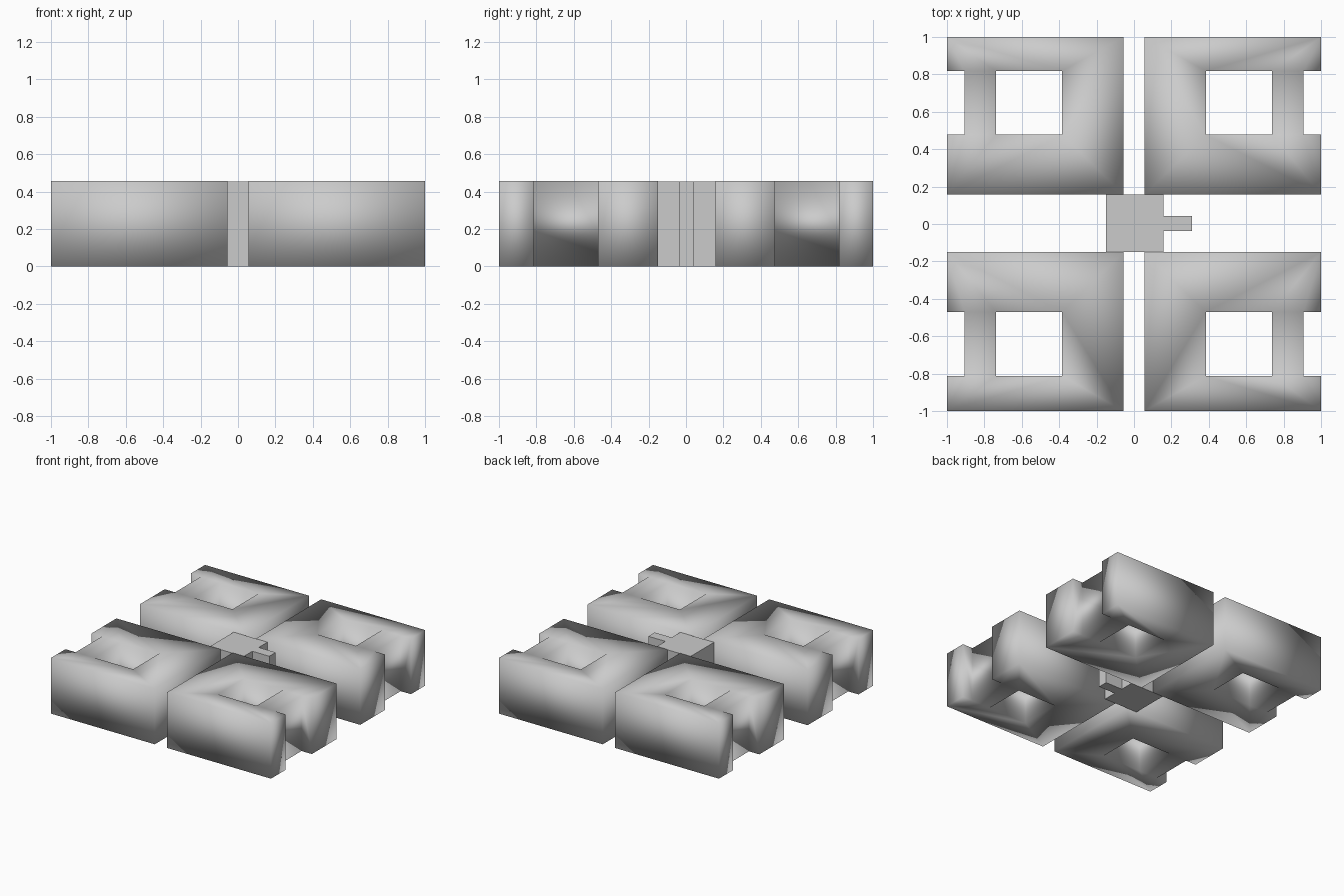
import bpy, bmesh

if "Cube" in bpy.data.objects:
    bpy.data.objects.remove(bpy.data.objects["Cube"])

H = 0.457


def prism(name, loops, height, smooth):
    """Fill closed outlines (outer first, then holes) and extrude them upward."""
    bm = bmesh.new()
    edges = []
    for loop in loops:
        vs = [bm.verts.new((x, y, 0)) for x, y in loop]
        edges += [bm.edges.new((vs[i - 1], vs[i])) for i in range(len(vs))]
    bmesh.ops.triangle_fill(bm, edges=edges, use_beauty=True, use_dissolve=False)
    res = bmesh.ops.extrude_face_region(bm, geom=bm.faces[:], use_keep_orig=True)
    top = [g for g in res["geom"] if isinstance(g, bmesh.types.BMVert)]
    bmesh.ops.translate(bm, verts=top, vec=(0, 0, height))
    bmesh.ops.recalc_face_normals(bm, faces=bm.faces[:])
    for f in bm.faces:
        f.smooth = smooth
    me = bpy.data.meshes.new(name)
    bm.to_mesh(me)
    bm.free()
    ob = bpy.data.objects.new(name, me)
    bpy.context.collection.objects.link(ob)
    return ob


# Four city-block buildings, each with a courtyard and a recessed outer side
rows = {"back": (0.158, 0.477, 0.817, 1.0), "front": (-0.15, -0.47, -0.812, -1.0)}
for row, (y0, y1, y2, y3) in rows.items():
    for side, s in (("left", -1), ("right", 1)):
        x0, x1, x2, x3, x4 = [s * v for v in (0.056, 0.384, 0.738, 0.906, 1.0)]
        outline = [(x0, y0), (x4, y0), (x4, y1), (x3, y1),
                   (x3, y2), (x4, y2), (x4, y3), (x0, y3)]
        courtyard = [(x1, y1), (x2, y1), (x2, y2), (x1, y2)]
        prism(f"block_{row}_{side}", [outline, courtyard], H, True)

# Central core with a tab on its right side
prism("central_core", [[(-0.15, -0.15), (0.157, -0.15), (0.157, -0.038), (0.311, -0.038),
                        (0.311, 0.044), (0.157, 0.044), (0.157, 0.158), (-0.15, 0.158)]],
      H - 0.003, False)
